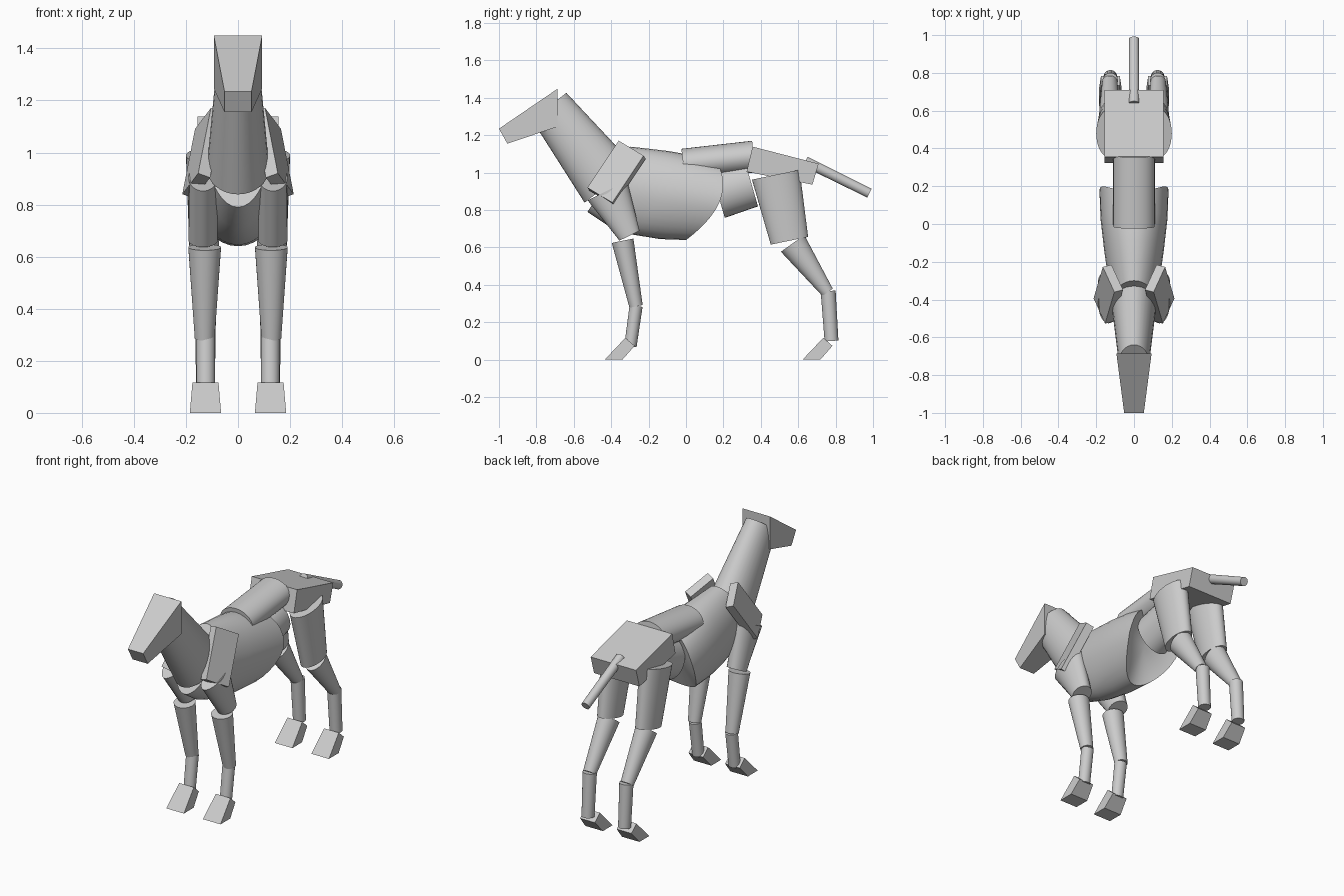
import bpy, bmesh, math
from mathutils import Vector

if "Cube" in bpy.data.objects:
    bpy.data.objects.remove(bpy.data.objects["Cube"])

SEG = 32


def finish(name, bm, mirror=False, smooth=True):
    bmesh.ops.recalc_face_normals(bm, faces=bm.faces)
    me = bpy.data.meshes.new(name)
    bm.to_mesh(me)
    bm.free()
    ob = bpy.data.objects.new(name, me)
    bpy.context.collection.objects.link(ob)
    if smooth:
        bpy.ops.object.select_all(action='DESELECT')
        ob.select_set(True)
        bpy.context.view_layer.objects.active = ob
        bpy.ops.object.shade_smooth_by_angle(angle=math.radians(35))
    if mirror:
        ob.modifiers.new("mirror", 'MIRROR')
    return ob


def skin(bm, rings):
    for r0, r1 in zip(rings, rings[1:]):
        n = len(r0)
        for i in range(n):
            j = (i + 1) % n
            bm.faces.new((r0[i], r0[j], r1[j], r1[i]))


def tube(name, p0, r0, p1, r1, x=0.0):
    """Elliptic frustum between two (y, z) points; radii are (across x, in side view)."""
    bm = bmesh.new()
    a, b = Vector((x, *p0)), Vector((x, *p1))
    d = (b - a).normalized()
    u = Vector((1, 0, 0))
    v = d.cross(u)
    rings = []
    for c, r in ((a, r0), (b, r1)):
        ring = []
        for i in range(SEG):
            t = 2 * math.pi * i / SEG
            ring.append(bm.verts.new(c + u * r[0] * math.cos(t) + v * r[1] * math.sin(t)))
        rings.append(ring)
    skin(bm, rings)
    for r in rings:
        bm.faces.new(r)
    return finish(name, bm, mirror=x != 0)


def block(name, profile, widths, x=0.0):
    """Side profile of (y, z) points, each with its own half width."""
    bm = bmesh.new()
    sides = [[bm.verts.new((x + s * w, y, z)) for (y, z), w in zip(profile, widths)]
             for s in (-1, 1)]
    skin(bm, sides)
    for s in sides:
        bm.faces.new(s)
    return finish(name, bm, mirror=x != 0, smooth=False)


# head and neck
block("head", [(-.686, 1.449), (-.686, 1.246), (-.955, 1.155), (-1.0, 1.235)],
      [.093, .093, .052, .052])
tube("neck", (-.732, 1.355), (.08, .117), (-.411, .941), (.12, .166))

# ribcage: slanted flat front, hollow curved rear; (top, bottom, half width, bulge)
sections = [((-.30, 1.139), (-.527, .79), .115, 0),
            ((-.20, 1.128), (-.41, .712), .137, .02),
            ((-.09, 1.115), (-.28, .668), .158, .045),
            ((.05, 1.09), (-.14, .645), .177, .07),
            ((.17, 1.05), (0, .64), .183, .095)]
bm = bmesh.new()
rings = []
for top, bot, w, bulge in sections:
    ring = []
    for i in range(SEG):
        t = 2 * math.pi * i / SEG
        s, c = math.sin(t), math.cos(t)
        k = (1 + c) / 2
        ring.append(bm.verts.new((w * s * (1 + .12 * min(c, 0)),
                                  bot[0] + (top[0] - bot[0]) * k + bulge * s * s,
                                  bot[1] + (top[1] - bot[1]) * k)))
    rings.append(ring)
skin(bm, rings)
bm.faces.new(rings[0])
hub = bm.verts.new((0, .085, .845))
for i in range(SEG):
    bm.faces.new((rings[-1][i], rings[-1][(i + 1) % SEG], hub))
finish("ribcage", bm)

# waist, loin, pelvis and tail
tube("waist", (.17, .888), (.11, .135), (.35, .94), (.11, .125))
tube("loin", (-.015, 1.043), (.11, .085), (.363, 1.086), (.11, .085))
block("pelvis", [(.356, 1.139), (.709, 1.048), (.676, .936), (.324, 1.005)], [.155] * 4)
tube("tail", (.638, 1.06), (.028, .028), (.981, .89), (.026, .026))

# shoulder blades: a tilted slab extruded inward
A, B, D = Vector((.104, -.36, 1.171)), Vector((.165, -.227, 1.091)), Vector((.153, -.527, .92))
C = B + D - A
inward = (B - A).cross(D - A).normalized() * .05
bm = bmesh.new()
faces = [[bm.verts.new(p + o) for p in (A, B, C, D)] for o in (Vector(), inward)]
skin(bm, faces)
for f in faces:
    bm.faces.new(f)
finish("shoulder_blade", bm, mirror=True, smooth=False)

# front legs
tube("front_upper_leg", (-.42, .904), (.056, .118), (-.302, .663), (.056, .06), .134)
tube("front_forearm", (-.339, .636), (.063, .059), (-.267, .285), (.038, .036), .128)
tube("front_cannon", (-.267, .287), (.036, .035), (-.297, .072), (.035, .033), .124)

# rear legs
tube("rear_thigh", (.48, .989), (.07, .13), (.553, .636), (.057, .102), .13)
tube("rear_calf", (.57, .622), (.058, .077), (.757, .36), (.04, .034), .128)
tube("rear_cannon", (.76, .367), (.04, .04), (.778, .1), (.036, .037), .125)

# feet
for name, y in (("front_foot", 0), ("rear_foot", 1.058)):
    block(name, [(-.435 + y, 0), (-.34 + y, 0), (-.275 + y, .074), (-.324 + y, .117)],
          [.06, .06, .05, .05], .125)
